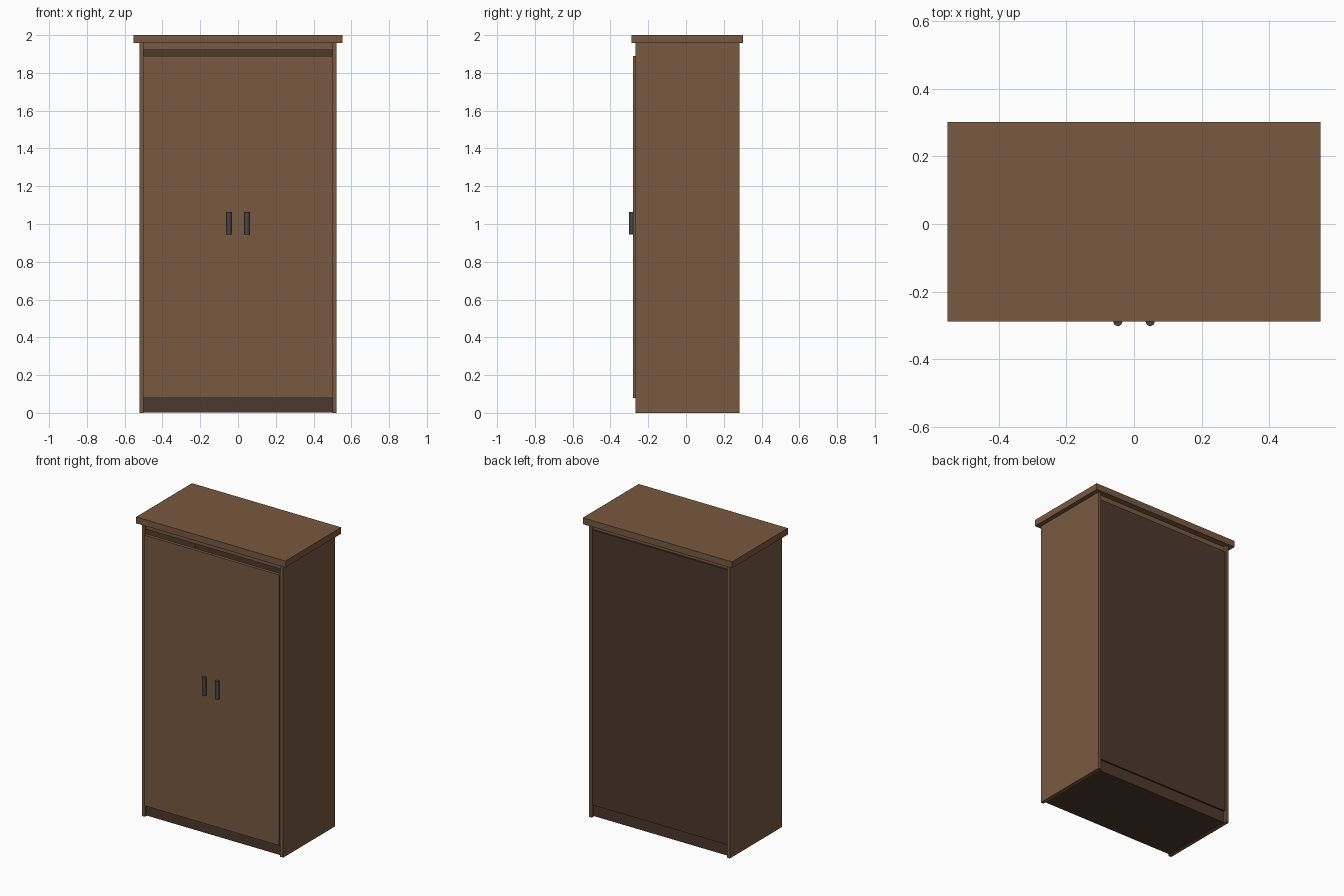
import bpy

if "Cube" in bpy.data.objects:
    bpy.data.objects.remove(bpy.data.objects["Cube"])


def material(name, rgb):
    m = bpy.data.materials.new(name)
    m.diffuse_color = (*rgb, 1)
    m.use_nodes = True
    m.node_tree.nodes["Principled BSDF"].inputs["Base Color"].default_value = m.diffuse_color
    return m


WOOD = material("brown_wood", (0.19, 0.1, 0.052))
DARK = material("dark_wood", (0.075, 0.04, 0.025))
METAL = material("dark_metal", (0.06, 0.06, 0.068))


def box(name, x, y, z, mat):
    """Box from (min, max) ranges on each axis."""
    bpy.ops.mesh.primitive_cube_add(size=1, location=[sum(r) / 2 for r in (x, y, z)])
    o = bpy.context.object
    o.name = name
    o.scale = [r[1] - r[0] for r in (x, y, z)]
    bpy.ops.object.transform_apply(location=False, rotation=False, scale=True)
    o.data.materials.append(mat)
    return o


# Carcass
box("top_slab", (-0.552, 0.552), (-0.288, 0.302), (1.957, 2.0), WOOD)
box("top_panel", (-0.5, 0.5), (-0.258, 0.262), (1.92, 1.957), WOOD)
box("plinth", (-0.5, 0.5), (-0.253, 0.262), (0.003, 0.08), DARK)
box("back_panel", (-0.5, 0.5), (0.257, 0.272), (0.08, 1.92), DARK)

# Mirrored parts: side panel, door and handle
for side, s in (("left", -1), ("right", 1)):
    box(side + "_side_panel", sorted((s * 0.5, s * 0.522)), (-0.268, 0.282), (0, 1.957), WOOD)
    box(side + "_door", sorted((s * 0.0005, s * 0.5)), (-0.28, -0.258), (0.08, 1.89), WOOD)
    bpy.ops.mesh.primitive_cylinder_add(vertices=16, radius=0.0135, depth=0.12,
                                        location=(s * 0.048, -0.2885, 1.004))
    handle = bpy.context.object
    handle.name = side + "_handle"
    handle.data.materials.append(METAL)
    bpy.ops.object.shade_smooth_by_angle()
